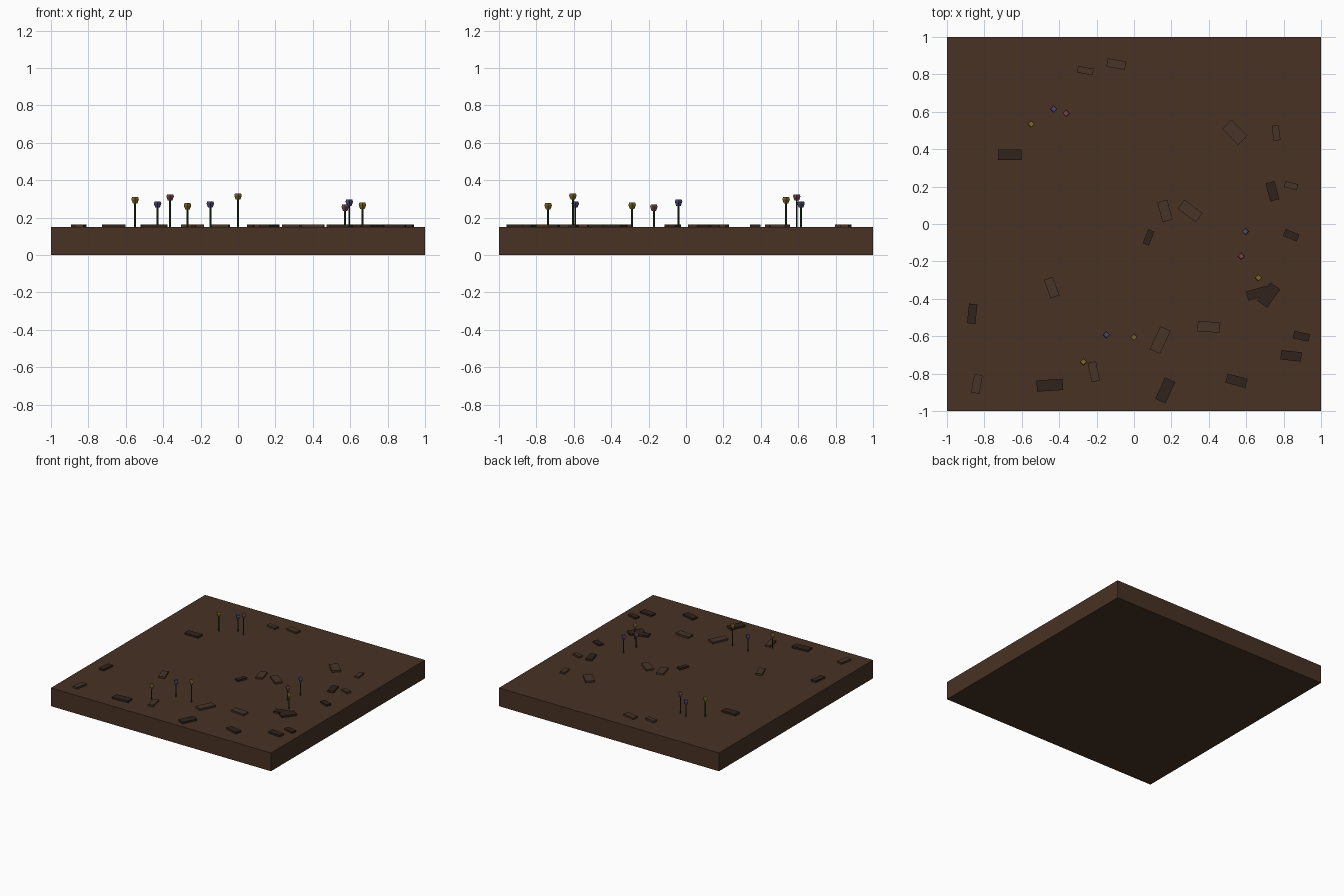
import bpy, bmesh
from math import radians, cos, sin, pi
from mathutils import Matrix

if "Cube" in bpy.data.objects:
    bpy.data.objects.remove(bpy.data.objects["Cube"])


def material(name, rgb):
    m = bpy.data.materials.new(name)
    m.diffuse_color = (*rgb, 1)
    m.use_nodes = True
    m.node_tree.nodes["Principled BSDF"].inputs["Base Color"].default_value = m.diffuse_color
    return m


SOIL = material("soil", (0.065, 0.032, 0.018))
CLOD_DARK = material("dark_clod", (0.03, 0.017, 0.011))
CLOD_LIGHT = material("light_clod", (0.065, 0.034, 0.02))
STEM = material("stem_green", (0.025, 0.05, 0.02))
PETALS = {
    "yellow": material("yellow_petal", (0.20, 0.14, 0.02)),
    "blue": material("blue_petal", (0.07, 0.06, 0.16)),
    "pink": material("pink_petal", (0.18, 0.06, 0.07)),
}
TOP = 0.15


def add_object(name, bm, mat):
    bmesh.ops.recalc_face_normals(bm, faces=bm.faces)
    mesh = bpy.data.meshes.new(name)
    bm.to_mesh(mesh)
    bm.free()
    mesh.materials.append(mat)
    obj = bpy.data.objects.new(name, mesh)
    bpy.context.collection.objects.link(obj)
    return obj


def box(name, centre, size, angle, mat):
    bm = bmesh.new()
    bmesh.ops.create_cube(bm, size=1, matrix=Matrix.Translation(centre)
                          @ Matrix.Rotation(radians(angle), 4, 'Z')
                          @ Matrix.Diagonal((*size, 1)))
    return add_object(name, bm, mat)


def lathe(name, x, y, profile, mat, sides=4):
    """Stack of low-poly rings given as (radius, z), capped at both ends."""
    bm = bmesh.new()
    rings = [[bm.verts.new((x + r * cos(2 * pi * i / sides),
                            y + r * sin(2 * pi * i / sides), z))
              for i in range(sides)] for r, z in profile]
    for a, b in zip(rings, rings[1:]):
        for i in range(sides):
            j = (i + 1) % sides
            bm.faces.new((a[i], a[j], b[j], b[i]))
    bm.faces.new(rings[0][::-1])
    bm.faces.new(rings[-1])
    return add_object(name, bm, mat)


# Ground tile
box("ground", (0, 0, TOP / 2), (2, 2, TOP), 0, SOIL)

# Flat clods scattered on the ground: x, y, length, width, angle
dark = [
    (-.665, .37, .125, .055, 0), (.74, .175, .10, .05, -75),
    (.078, -.072, .08, .035, 68), (.84, -.06, .08, .04, -22),
    (-.865, -.48, .105, .045, 84), (-.45, -.862, .14, .06, 4),
    (.167, -.89, .125, .06, 65), (.548, -.838, .11, .05, -15),
    (.66, -.37, .115, .05, 16), (.72, -.38, .12, .065, 55),
    (.895, -.60, .085, .04, -12), (.84, -.705, .11, .05, -6)]
light = [
    (-.26, .82, .085, .035, -10), (-.095, .855, .10, .045, -10),
    (.54, .49, .12, .07, -45), (.76, .487, .08, .037, -83),
    (.84, .205, .07, .033, -15), (.165, .07, .11, .055, -75),
    (.30, .07, .12, .06, -37), (-.44, -.34, .105, .05, -70),
    (-.84, -.855, .10, .045, 80), (-.215, -.79, .105, .045, -78),
    (.14, -.62, .135, .06, 65), (.40, -.55, .12, .055, -4)]
for spots, mat in ((dark, CLOD_DARK), (light, CLOD_LIGHT)):
    for x, y, length, width, angle in spots:
        box("clod", (x, y, TOP + .007), (length, width, .014), angle, mat)

# Flowers: x, y, height of the bloom's top, colour
flowers = [
    (-.55, .535, .31, "yellow"), (-.43, .615, .287, "blue"),
    (-.363, .592, .325, "pink"), (-.27, -.737, .277, "yellow"),
    (-.148, -.592, .287, "blue"), (0, -.605, .33, "yellow"),
    (.573, -.172, .27, "pink"), (.595, -.04, .297, "blue"),
    (.665, -.288, .28, "yellow")]
for x, y, z, colour in flowers:
    lathe("flower_stem", x, y, [(.005, TOP - .005), (.005, z - .03)], STEM)
    lathe("flower_bloom", x, y,
          [(.012, z - .034), (.02, z - .012), (.016, z)], PETALS[colour])
